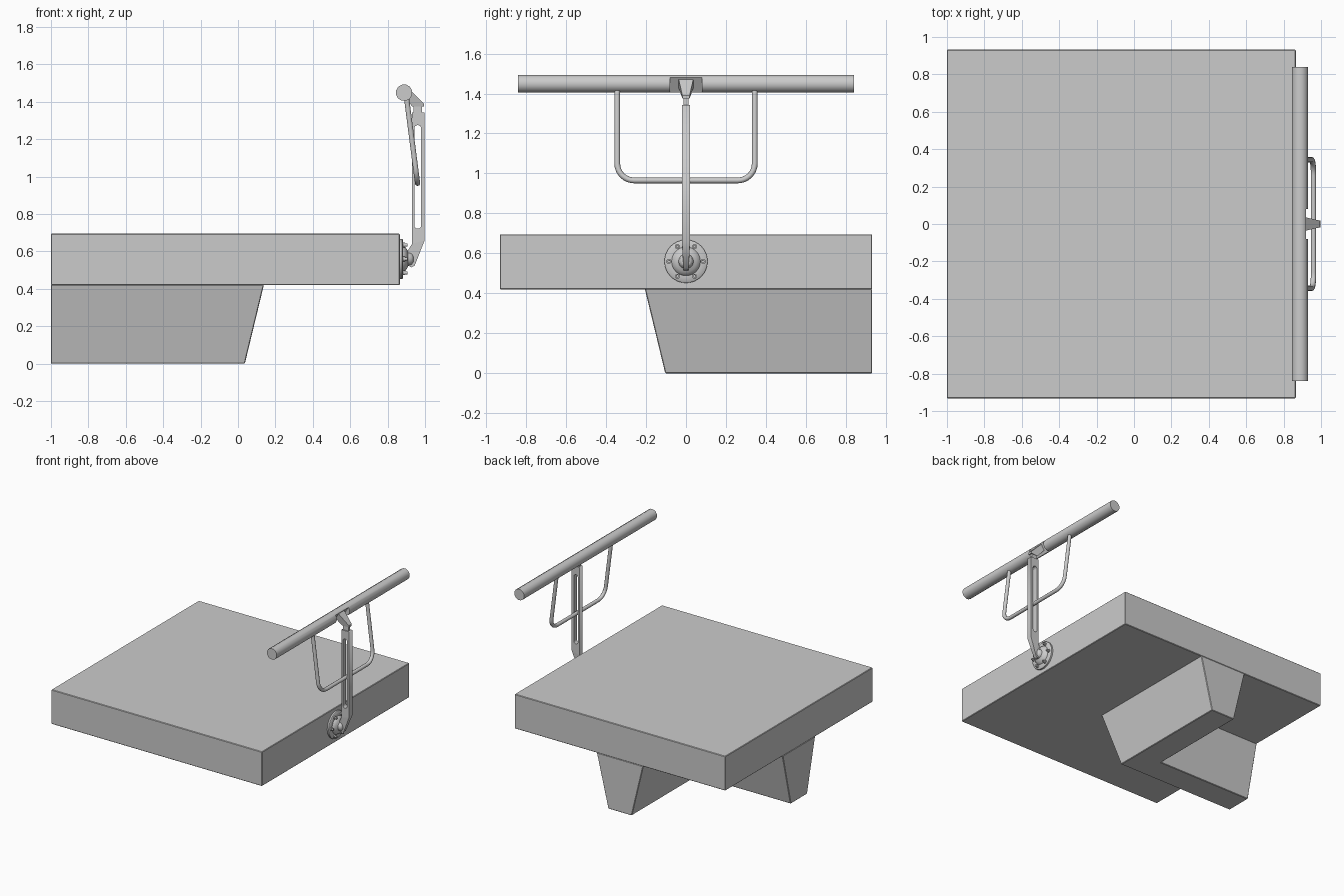
import bpy, bmesh, math
from mathutils import Vector, Matrix

if "Cube" in bpy.data.objects:
    bpy.data.objects.remove(bpy.data.objects["Cube"])


def finish(bm, name, smooth=None, bevel=0):
    bmesh.ops.recalc_face_normals(bm, faces=bm.faces)
    me = bpy.data.meshes.new(name)
    bm.to_mesh(me)
    bm.free()
    ob = bpy.data.objects.new(name, me)
    bpy.context.collection.objects.link(ob)
    activate(ob)
    if smooth:
        bpy.ops.object.shade_smooth_by_angle(angle=math.radians(smooth))
    if bevel:
        m = ob.modifiers.new("edge", "BEVEL")
        m.width, m.segments = bevel, 1
    return ob


def activate(ob):
    bpy.ops.object.select_all(action='DESELECT')
    ob.select_set(True)
    bpy.context.view_layer.objects.active = ob


def loft(name, loops, smooth=None, bevel=0):
    """Solid through a list of matching point loops."""
    bm = bmesh.new()
    rings = [[bm.verts.new(p) for p in lp] for lp in loops]
    n = len(rings[0])
    for a, b in zip(rings, rings[1:]):
        for i in range(n):
            j = (i + 1) % n
            bm.faces.new((a[i], a[j], b[j], b[i]))
    bm.faces.new(rings[0])
    bm.faces.new(rings[-1])
    return finish(bm, name, smooth, bevel)


def box(name, lo, hi, bevel=0):
    loops = [[(lo[0], lo[1], z), (hi[0], lo[1], z), (hi[0], hi[1], z), (lo[0], hi[1], z)]
             for z in (lo[2], hi[2])]
    return loft(name, loops, bevel=bevel)


def lathe_x(name, profile, sides, cy, cz, smooth=40, turn=0):
    """Rings of (x, radius) around an axis along x."""
    loops = []
    for x, r in profile:
        ang = [turn + 2 * math.pi * i / sides for i in range(sides)]
        loops.append([(x, cy + r * math.cos(a), cz + r * math.sin(a)) for a in ang])
    return loft(name, loops, smooth)


def curve_mesh(name, splines, cyclic, depth=0, extrude=0):
    cu = bpy.data.curves.new(name, 'CURVE')
    cu.dimensions = '2D' if extrude else '3D'
    cu.fill_mode = 'BOTH' if extrude else 'FULL'
    cu.extrude, cu.bevel_depth, cu.bevel_resolution = extrude, depth, 3
    for pts in splines:
        sp = cu.splines.new('POLY')
        sp.points.add(len(pts) - 1)
        for p, co in zip(sp.points, pts):
            p.co = (*co, 0, 1) if len(co) == 2 else (*co, 1)
        sp.use_cyclic_u = cyclic
    ob = bpy.data.objects.new(name, cu)
    bpy.context.collection.objects.link(ob)
    activate(ob)
    bpy.ops.object.convert(target='MESH')
    return bpy.context.object


# Deck slab
box("deck_slab", (-1, -0.932, 0.42), (0.865, 0.932, 0.695), 0.004)

# L-shaped tapered rib under the deck
cx = -0.0675


def rib_loop(h, z):
    return [(-1, -h, z), (cx + h, -h, z), (cx + h, 0.932, z),
            (cx - h, 0.932, z), (cx - h, h, z), (-1, h, z)]


loft("support_rib", [rib_loop(0.104, 0), rib_loop(0.206, 0.422)], bevel=0.004)

# Wall flange, domed hub and six bolts
FZ = 0.56
lathe_x("flange", [(0.865, 0.108), (0.878, 0.108), (0.883, 0.102), (0.883, 0.072),
                   (0.893, 0.067), (0.903, 0.052), (0.91, 0.037), (0.928, 0.033),
                   (0.938, 0.02)], 32, 0, FZ)
for i in range(6):
    a = math.pi / 3 * i
    lathe_x(f"flange_bolt_{i + 1}", [(0.88, 0.013), (0.892, 0.013), (0.892, 0.008), (0.905, 0.008)],
            10, 0.086 * math.cos(a), FZ + 0.086 * math.sin(a))

# Slotted post with angled foot
outer = [(0.998, 1.342), (0.93, 1.342), (0.93, 0.64), (0.9, 0.592), (0.9, 0.535),
         (0.925, 0.515), (0.945, 0.525), (0.998, 0.66)]
SX, SR = 0.961, 0.018
slot = [(SX + SR * math.cos(math.pi * i / 8), 1.258 + SR * math.sin(math.pi * i / 8)) for i in range(9)]
slot += [(SX - SR * math.cos(math.pi * i / 8), 0.74 - SR * math.sin(math.pi * i / 8)) for i in range(9)]
post = curve_mesh("slotted_post", [outer, slot], True, extrude=0.02)
post.data.transform(Matrix.Rotation(math.pi / 2, 4, 'X'))
for v in post.data.vertices:
    if v.co.z < 0.6:
        v.co.y *= 0.65

# Neck and flared bracket that carry the rail
box("post_neck", (0.938, -0.012, 1.335), (0.985, 0.012, 1.38))
low = [(0.932, 1.375, 0.014), (0.994, 1.375, 0.018), (0.994, 1.39, 0.018),
       (0.912, 1.474, 0.037), (0.888, 1.428, 0.037)]
loft("rail_bracket", [[(x, s * w, z) for x, z, w in low] for s in (-1, 1)])

# Top rail with a flat cut where the bracket meets it
RX, RZ, RR = 0.888, 1.449, 0.0445
rail = loft("top_rail", [[(RX + RR * math.cos(math.pi * (i + 0.5) / 6), y,
                           RZ + RR * math.sin(math.pi * (i + 0.5) / 6)) for i in range(12)]
                         for y in (-0.84, 0.84)])
n = Vector((0.854, 0, -0.52))
cutter = box("notch_cutter", (0.012, -0.081, -0.1), (0.2, 0.081, 0.1))
cutter.data.transform(Matrix.Translation((RX, 0, RZ)) @ Matrix.Rotation(math.atan2(0.52, 0.854), 4, 'Y'))
cutter.hide_render = True
activate(rail)
m = rail.modifiers.new("notch", "BOOLEAN")
m.operation, m.object, m.solver = 'DIFFERENCE', cutter, 'EXACT'
bpy.ops.object.modifier_apply(modifier="notch")
bpy.data.objects.remove(cutter)
activate(rail)
bpy.ops.object.shade_smooth_by_angle(angle=math.radians(35))

# Leaning U-shaped hoop hanging from the rail and passing through the slot
top, bot, hw, r = Vector((0.9, 1.43)), Vector((0.96, 0.965)), 0.344, 0.085
length = (bot - top).length
flat = [(-hw, 0)]
flat += [(-hw + r - r * math.cos(t), length - r + r * math.sin(t))
         for t in (math.pi / 2 * i / 8 for i in range(9))]
flat += [(-y, d) for y, d in reversed(flat)]
path = []
for y, d in flat:
    p = top.lerp(bot, d / length)
    path.append((p.x, y, p.y))
hoop = curve_mesh("hanging_hoop", [path], False, depth=0.0145)
bpy.ops.object.shade_smooth_by_angle(angle=math.radians(40))
